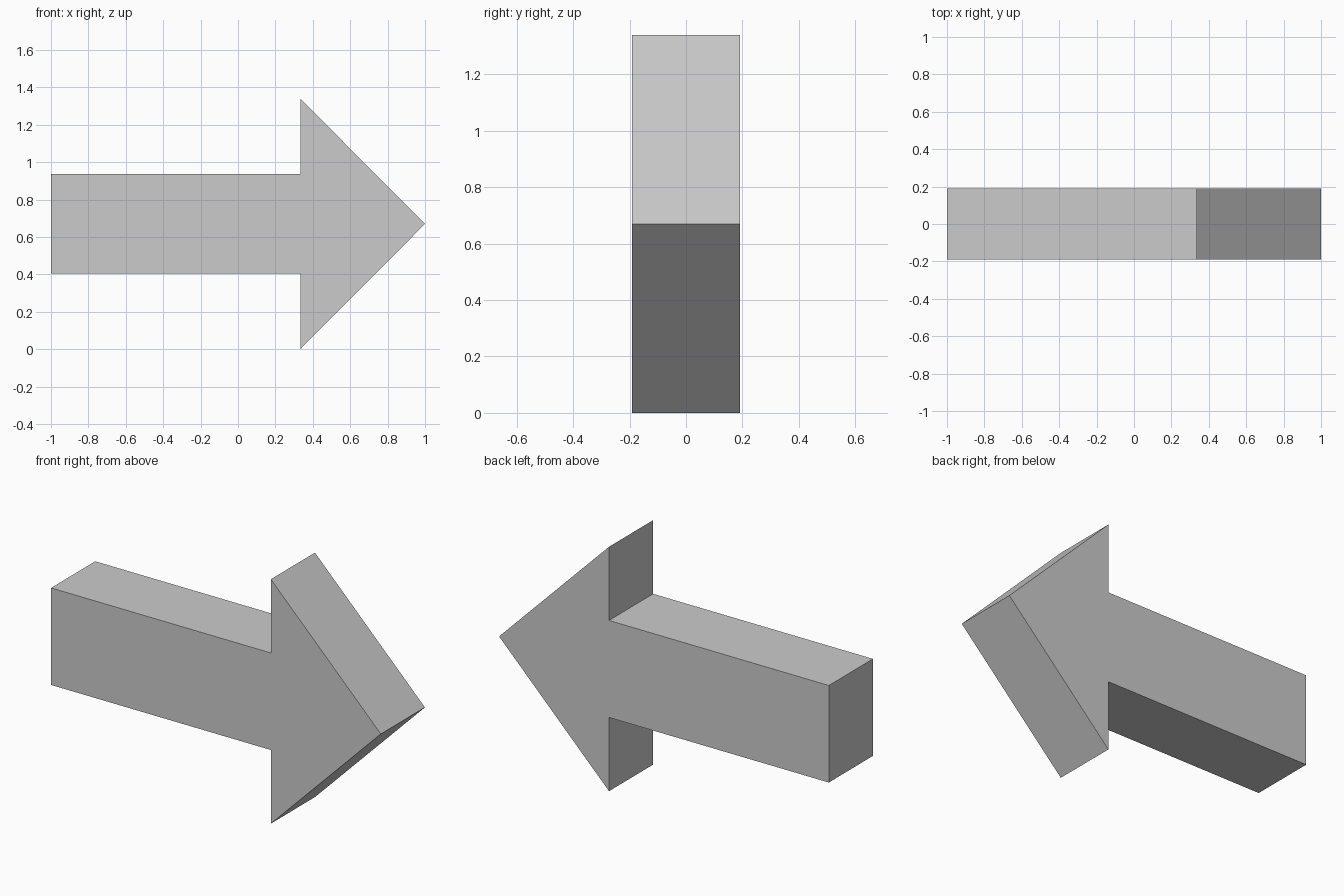
import bpy
import bmesh

if "Cube" in bpy.data.objects:
    bpy.data.objects.remove(bpy.data.objects["Cube"])

HALF_DEPTH = 0.191
MID_Z = 0.67

# Upper half of the arrow outline: (x, height above the centre line)
upper = [(-1.0, 0.266), (0.333, 0.266), (0.333, 0.67)]
tip = [(1.0, 0.0)]
outline = upper + tip + [(x, -h) for x, h in reversed(upper)]

# Arrow: flat profile extruded front to back
bm = bmesh.new()
face = bm.faces.new([bm.verts.new((x, -HALF_DEPTH, MID_Z + h)) for x, h in outline])
extruded = bmesh.ops.extrude_face_region(bm, geom=[face], use_keep_orig=True)
back = [v for v in extruded["geom"] if isinstance(v, bmesh.types.BMVert)]
bmesh.ops.translate(bm, verts=back, vec=(0, 2 * HALF_DEPTH, 0))
bmesh.ops.recalc_face_normals(bm, faces=bm.faces)

mesh = bpy.data.meshes.new("arrow")
bm.to_mesh(mesh)
bm.free()
bpy.context.collection.objects.link(bpy.data.objects.new("arrow", mesh))
